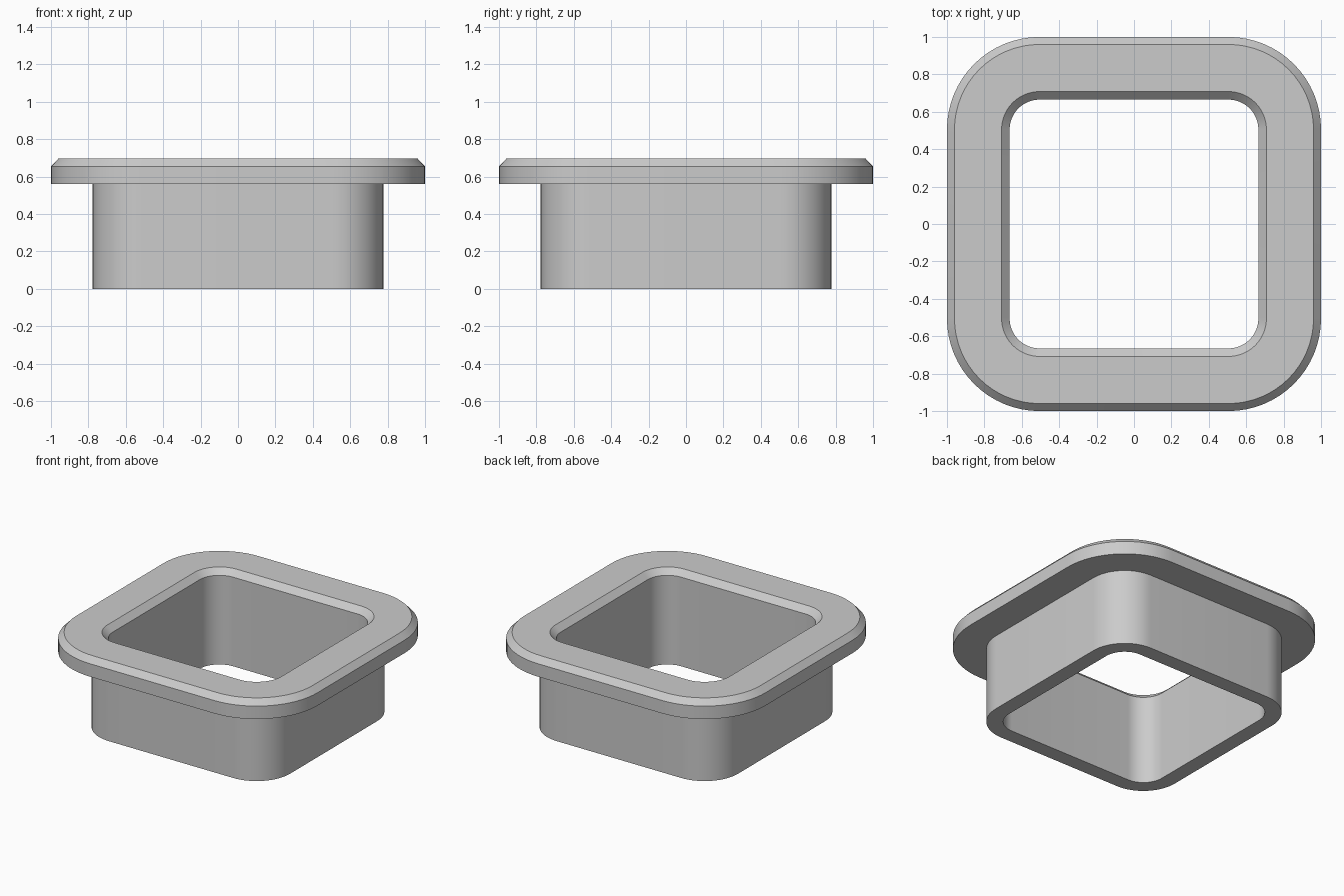
import bpy
import bmesh
from math import sin, cos, pi, radians

cube = bpy.data.objects.get("Cube")
if cube:
    bpy.data.objects.remove(cube, do_unlink=True)

CORNER = 0.505   # shared centre of all corner arcs
STEPS = 16       # segments per corner

# Closed cross-section: (half width, height)
SECTION = [
    (0.665, 0.0), (0.777, 0.0),      # sleeve foot
    (0.777, 0.56), (1.0, 0.56),      # underside of flange
    (1.0, 0.655), (0.96, 0.697),     # outer rim and chamfer
    (0.708, 0.697), (0.665, 0.655),  # top face and inner chamfer
]


def rounded_square(half, z):
    """Points of a rounded square, counter-clockwise."""
    radius = half - CORNER
    points = []
    for q, (sx, sy) in enumerate([(1, 1), (-1, 1), (-1, -1), (1, -1)]):
        for i in range(STEPS + 1):
            a = (q + i / STEPS) * pi / 2
            points.append((sx * CORNER + radius * cos(a),
                           sy * CORNER + radius * sin(a), z))
    return points


# Plain grey material
grey = bpy.data.materials.new("light_grey")
grey.use_nodes = True
colour = (0.6, 0.6, 0.6, 1.0)
grey.diffuse_color = colour
grey.node_tree.nodes["Principled BSDF"].inputs["Base Color"].default_value = colour

# Flanged sleeve: the section swept around the rounded square
bm = bmesh.new()
rings = [[bm.verts.new(p) for p in rounded_square(*s)] for s in SECTION]
for k, lower in enumerate(rings):
    upper = rings[(k + 1) % len(rings)]
    for i in range(len(lower)):
        j = (i + 1) % len(lower)
        bm.faces.new((lower[i], lower[j], upper[j], upper[i]))
bmesh.ops.recalc_face_normals(bm, faces=bm.faces)

mesh = bpy.data.meshes.new("flanged_sleeve")
bm.to_mesh(mesh)
bm.free()
mesh.materials.append(grey)
sleeve = bpy.data.objects.new("flanged_sleeve", mesh)
bpy.context.collection.objects.link(sleeve)

# Smooth corners, crisp section edges
bpy.ops.object.select_all(action="DESELECT")
sleeve.select_set(True)
bpy.context.view_layer.objects.active = sleeve
bpy.ops.object.shade_smooth_by_angle(angle=radians(30))
